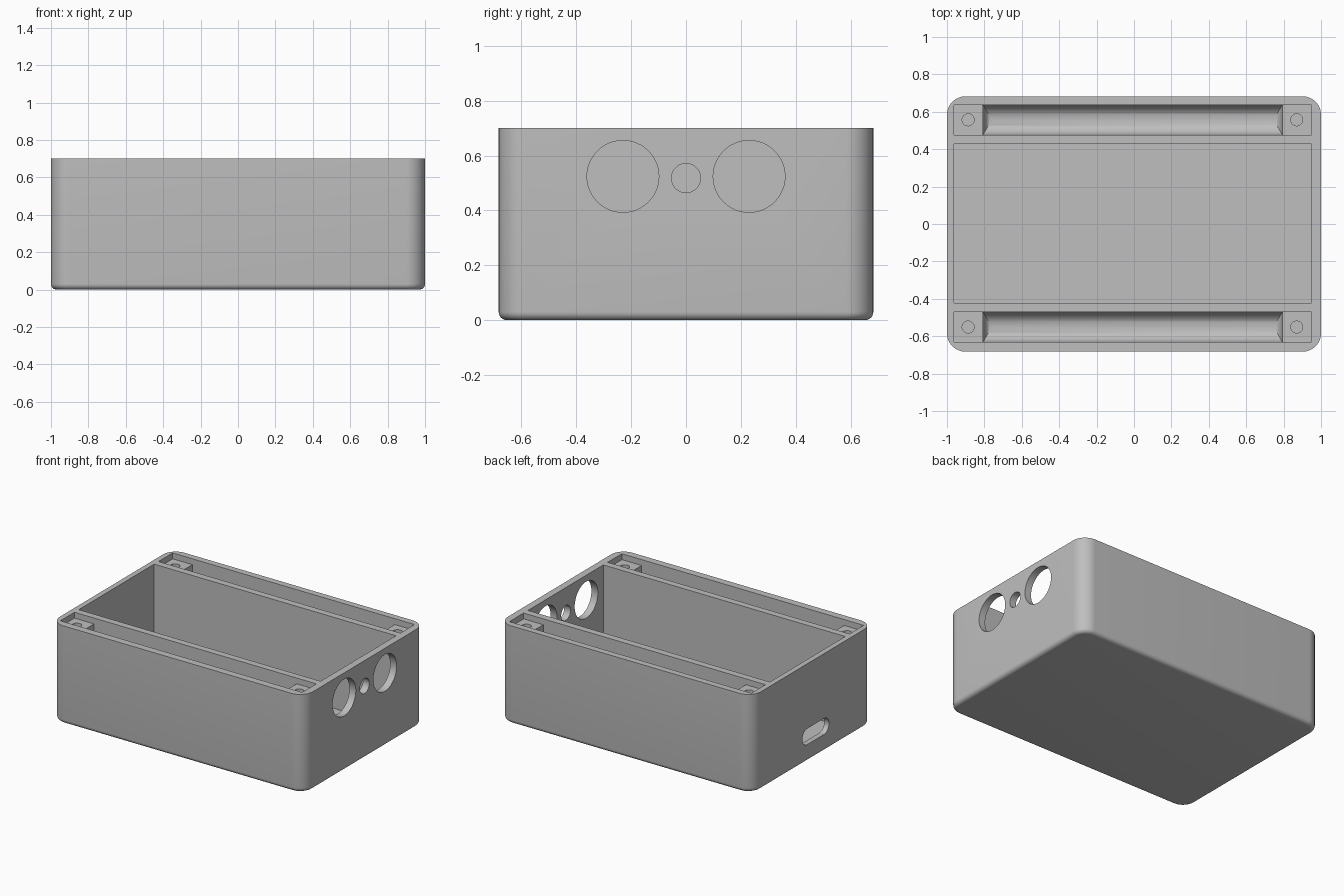
import bpy, bmesh
from mathutils import Matrix, Vector

old = bpy.data.objects.get("Cube")
if old:
    bpy.data.objects.remove(old, do_unlink=True)

grey = bpy.data.materials.new("mid grey plastic")
grey.use_nodes = True
colour = (0.52, 0.52, 0.52, 1)
grey.diffuse_color = colour
grey.node_tree.nodes["Principled BSDF"].inputs["Base Color"].default_value = colour


def finish(bm, name):
    bmesh.ops.recalc_face_normals(bm, faces=bm.faces)
    mesh = bpy.data.meshes.new(name)
    bm.to_mesh(mesh)
    bm.free()
    mesh.materials.append(grey)
    obj = bpy.data.objects.new(name, mesh)
    bpy.context.collection.objects.link(obj)
    return obj


def box_bm(low, high):
    low, high = Vector(low), Vector(high)
    bm = bmesh.new()
    bmesh.ops.create_cube(bm, size=1, matrix=Matrix.Translation((low + high) / 2)
                          @ Matrix.Diagonal((*(high - low), 1)))
    return bm


def round_edges(bm, edges, radius, segments):
    bmesh.ops.bevel(bm, geom=edges, offset=radius, segments=segments,
                    profile=0.5, affect='EDGES', clamp_overlap=True)


def along(bm, axis):
    # Edges parallel to one axis
    return [e for e in bm.edges
            if abs((e.verts[0].co - e.verts[1].co).normalized()[axis]) > 0.99]


def bottom(bm):
    z = min(v.co.z for v in bm.verts)
    return [e for e in bm.edges if all(abs(v.co.z - z) < 1e-4 for v in e.verts)]


def rod(name, centre, radius, depth, axis):
    bm = bmesh.new()
    turn = Matrix.Rotation(1.5707963, 4, 'Y') if axis == 'X' else Matrix()
    bmesh.ops.create_cone(bm, cap_ends=True, segments=48, radius1=radius, radius2=radius,
                          depth=depth, matrix=Matrix.Translation(centre) @ turn)
    return finish(bm, name)


# Outer shell: rounded corners and a softened underside
H, X, Y = 0.7, 1.0, 0.683
bm = box_bm((-X, -Y, 0), (X, Y, H))
round_edges(bm, along(bm, 2), 0.1, 12)
round_edges(bm, bottom(bm), 0.03, 6)
case = finish(bm, "case_body")

# Main compartment
left, right, floor = -0.962, 0.949, 0.05
cutters = [finish(box_bm((left, -0.423, floor), (right, 0.428, 0.8)), "compartment_cutter")]

for side in (-1, 1):
    mid = side * 0.554 + 0.003
    # Shallow recess over the screw bosses
    cutters.append(finish(box_bm((left, mid - 0.08, 0.658), (right, mid + 0.08, 0.8)),
                          "recess_cutter"))
    # Deep side channel with a round floor and tighter rounding at the ends
    squash = 0.58
    bm = box_bm((-0.8 / squash, mid - 0.08, floor), (0.8 / squash, mid + 0.08, 0.75))
    round_edges(bm, bottom(bm), 0.078, 10)
    bmesh.ops.transform(bm, verts=bm.verts, matrix=Matrix.Translation((-0.007, 0, 0))
                        @ Matrix.Diagonal((squash, 1, 1, 1)))
    cutters.append(finish(bm, "channel_cutter"))
    # Screw holes
    for x in (-0.887, 0.87):
        cutters.append(rod("screw_cutter", (x, mid, 0.6), 0.032, 0.4, 'Z'))
    # Large round ports
    cutters.append(rod("port_cutter", (X, side * 0.23, 0.524), 0.131, 0.2, 'X'))

# Small round port between the large ones
cutters.append(rod("small_port_cutter", (X, 0, 0.518), 0.053, 0.2, 'X'))

# Cable slot in the opposite wall
bm = box_bm((-1.1, -0.185, 0.123), (-0.9, 0.115, 0.237))
round_edges(bm, along(bm, 0), 0.0565, 12)
cutters.append(finish(bm, "slot_cutter"))

# Cut everything out of the shell
bpy.ops.object.select_all(action='DESELECT')
bpy.context.view_layer.objects.active = case
case.select_set(True)
for cutter in cutters:
    cutter.hide_render = True
    mod = case.modifiers.new("cut", 'BOOLEAN')
    mod.operation = 'DIFFERENCE'
    mod.solver = 'EXACT'
    mod.object = cutter
    bpy.ops.object.modifier_apply(modifier=mod.name)
    bpy.data.objects.remove(cutter, do_unlink=True)

bpy.ops.object.shade_smooth_by_angle(angle=0.52)
